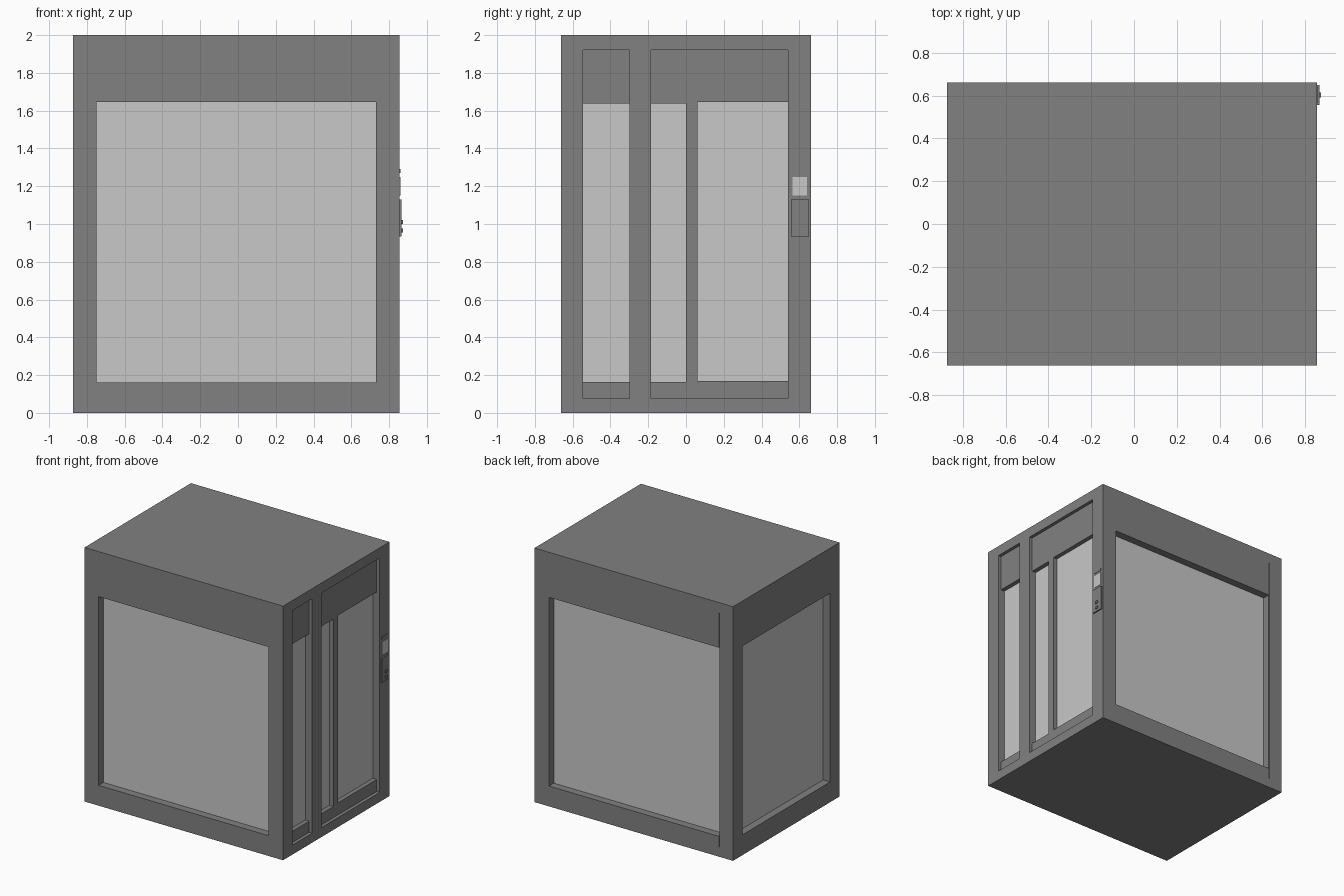
import bpy
from mathutils import Vector

old = bpy.data.objects.get("Cube")
if old:
    bpy.data.objects.remove(old, do_unlink=True)


def make_material(name, value):
    mat = bpy.data.materials.new(name)
    mat.use_nodes = True
    colour = (value, value, value, 1)
    mat.diffuse_color = colour
    mat.node_tree.nodes["Principled BSDF"].inputs["Base Color"].default_value = colour
    return mat


GREY = make_material("frame grey", 0.22)
PALE = make_material("pale glass", 0.58)


def box(name, x, y, z, mat=GREY):
    """Box from (min, max) ranges on each axis."""
    lo, hi = (Vector(c) for c in zip(x, y, z))
    bpy.ops.mesh.primitive_cube_add(size=1)
    ob = bpy.context.object
    ob.name = name
    for v in ob.data.vertices:
        v.co = [(lo[i] + hi[i]) / 2 + v.co[i] * (hi[i] - lo[i]) for i in range(3)]
    ob.data.materials.append(mat)
    return ob


def carve(target, x, y, z):
    """Cut a box-shaped recess into the target."""
    cutter = box("recess_cutter", x, y, z)
    cutter.hide_render = True
    mod = target.modifiers.new("recess", 'BOOLEAN')
    mod.operation, mod.solver, mod.object = 'DIFFERENCE', 'EXACT', cutter
    bpy.context.view_layer.objects.active = target
    bpy.ops.object.modifier_apply(modifier=mod.name)
    bpy.data.objects.remove(cutter, do_unlink=True)


LEFT, RIGHT, DEPTH_Y = -0.873, 0.856, 0.662
GLASS, PANE, PANEL, OUT = 0.06, 0.008, 0.026, 0.1
WINDOW_Z = (0.16, 1.645)
DOOR_Z = (0.075, 1.92)

body = box("cabin_body", (LEFT, RIGHT), (-DEPTH_Y, DEPTH_Y), (0, 2))

# Front and back windows
wide = (-0.75, 0.73)
for side, name in ((-1, "front_glass"), (1, "back_glass")):
    face = side * DEPTH_Y
    floor = face - side * (GLASS + PANE)
    carve(body, wide, sorted((floor, face + side * OUT)), WINDOW_Z)
    box(name, wide, sorted((floor, floor + side * PANE)), WINDOW_Z, PALE)

# Fine vertical seam beside the back window
carve(body, (-0.755, -0.75), (DEPTH_Y - 0.006, DEPTH_Y + OUT), DOOR_Z)

# Left side window
span = (-0.545, 0.545)
floor = LEFT + GLASS + PANE
carve(body, (LEFT - OUT, floor), span, WINDOW_Z)
box("left_glass", (floor - PANE, floor), span, WINDOW_Z, PALE)

# Doorway side: shallow bays, then deeper glazing inside them
for bay in ((-0.545, -0.30), (-0.185, 0.54)):
    carve(body, (RIGHT - PANEL, RIGHT + OUT), bay, DOOR_Z)
floor = RIGHT - GLASS - PANE
panes = (("side_glass", (-0.545, -0.30), (0.163, 1.637)),
         ("narrow_door_glass", (-0.185, 0), (0.163, 1.637)),
         ("wide_door_glass", (0.06, 0.54), (0.17, 1.645)))
for name, y, z in panes:
    carve(body, (floor, RIGHT + OUT), y, z)
    box(name, (floor, floor + PANE), y, z, PALE)

# Control panel on the door post
box("display", (RIGHT, RIGHT + 0.003), (0.565, 0.64), (1.15, 1.25), PALE)
box("display_cap", (RIGHT, RIGHT + 0.003), (0.565, 0.64), (1.27, 1.29))
box("button_plate", (RIGHT, RIGHT + 0.01), (0.555, 0.65), (0.935, 1.13))
for i, z in enumerate((0.965, 1.01)):
    box(f"button_{i + 1}", (RIGHT + 0.01, RIGHT + 0.017),
        (0.592, 0.614), (z - 0.01, z + 0.01))
